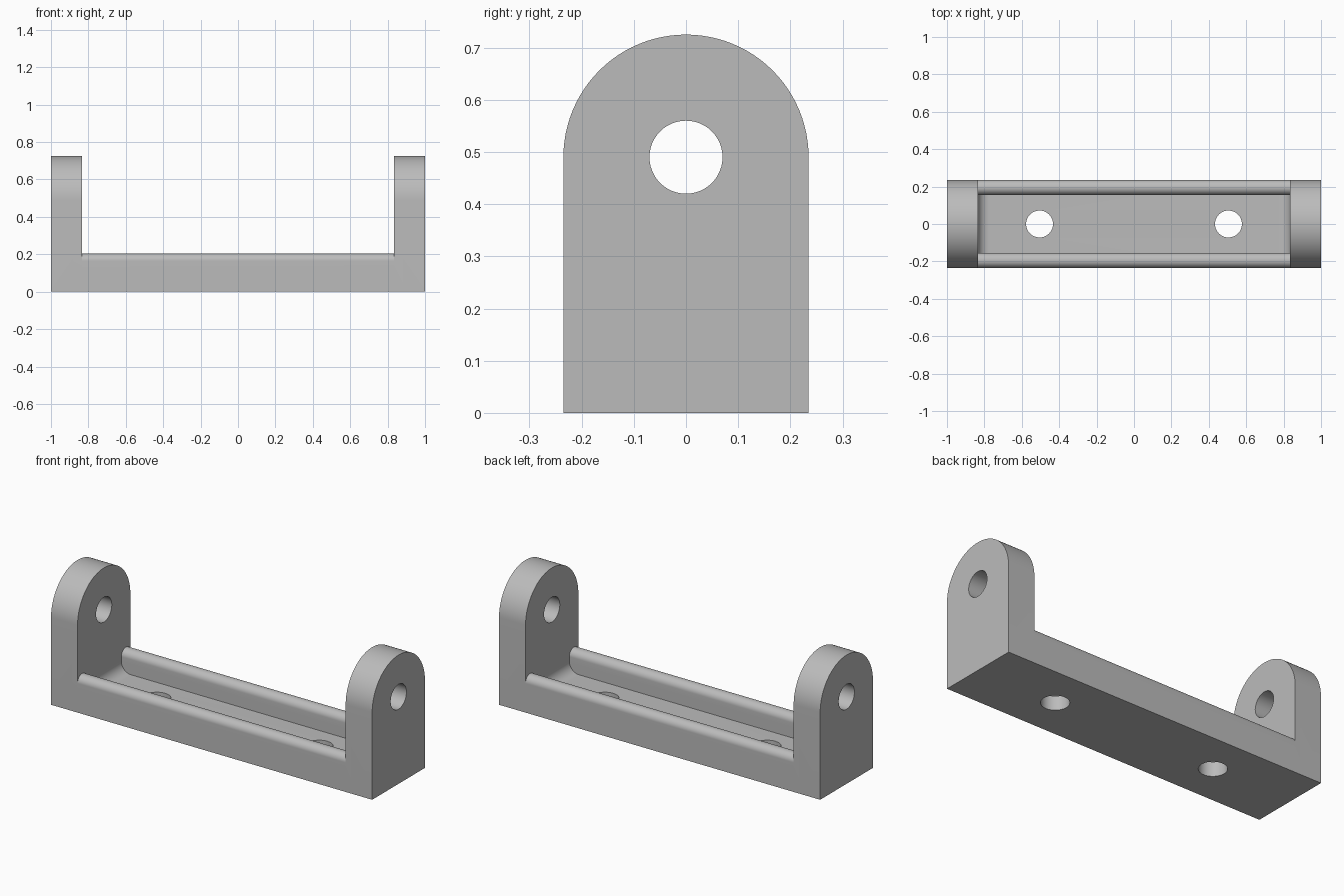
import bpy, bmesh, math
from mathutils import Vector

cube = bpy.data.objects.get("Cube")
if cube:
    bpy.data.objects.remove(cube, do_unlink=True)

HALF_W, RAIL_W = 0.235, 0.08      # half depth of the bracket, rail thickness
GAP, FLOOR, FILLET = 0.835, 0.08, 0.06
EAR_Z, TOP = 0.49, 0.205          # pivot height, rail crown height

grey = bpy.data.materials.new("plain_grey")
grey.use_nodes = True
COLOUR = (0.5, 0.5, 0.5, 1)
grey.diffuse_color = COLOUR
grey.node_tree.nodes["Principled BSDF"].inputs["Base Color"].default_value = COLOUR


def arc(cu, cv, r, start, end, steps):
    """Points along an arc, angles in degrees."""
    angles = [math.radians(start + (end - start) * i / steps) for i in range(steps + 1)]
    return [(cu + r * math.cos(a), cv + r * math.sin(a)) for a in angles]


def prism(name, outline, axis, low, high):
    """Extrude a closed 2D outline along the given axis."""
    place = {"x": lambda u, v: (low, u, v),
             "y": lambda u, v: (u, low, v),
             "z": lambda u, v: (u, v, low)}[axis]
    bm = bmesh.new()
    face = bm.faces.new([bm.verts.new(place(u, v)) for u, v in outline])
    grown = bmesh.ops.extrude_face_region(bm, geom=[face])["geom"]
    step = Vector([(high - low) * (axis == a) for a in "xyz"])
    bmesh.ops.translate(bm, vec=step, verts=[g for g in grown if isinstance(g, bmesh.types.BMVert)])
    bmesh.ops.recalc_face_normals(bm, faces=bm.faces)
    mesh = bpy.data.meshes.new(name)
    bm.to_mesh(mesh)
    bm.free()
    mesh.materials.append(grey)
    obj = bpy.data.objects.new(name, mesh)
    bpy.context.collection.objects.link(obj)
    return obj


def combine(target, tool, operation):
    """Apply a boolean and discard the helper."""
    mod = target.modifiers.new(operation, "BOOLEAN")
    mod.operation, mod.object, mod.solver = operation, tool, "EXACT"
    bpy.context.view_layer.objects.active = target
    bpy.ops.object.modifier_apply(modifier=mod.name)
    bpy.data.objects.remove(tool, do_unlink=True)


# U-shaped body with fillets between the floor and the uprights
inner = GAP - FILLET
u_shape = [(-1, 0), (1, 0), (1, 1), (GAP, 1)]
u_shape += arc(inner, FLOOR + FILLET, FILLET, 0, -90, 12)
u_shape += arc(-inner, FLOOR + FILLET, FILLET, -90, -180, 12)
u_shape += [(-GAP, 1), (-1, 1)]
bracket = prism("mounting_bracket", u_shape, "y", -0.3, 0.3)

# Round the uprights over
arch = [(-HALF_W, -0.1), (HALF_W, -0.1)] + arc(0, EAR_Z, HALF_W, 0, 180, 48)
combine(bracket, prism("arch_helper", arch, "x", -1.1, 1.1), "INTERSECT")

# Side rails with rounded crowns
for side in (-1, 1):
    r = RAIL_W / 2
    mid = side * (HALF_W - r)
    rail = [(mid - r, FLOOR / 2), (mid + r, FLOOR / 2)] + arc(mid, TOP - r, r, 0, 180, 24)
    combine(bracket, prism("rail_helper", rail, "x", -GAP - 0.05, GAP + 0.05), "UNION")

# Pivot hole through both uprights, screw holes through the floor
pivot = arc(0, EAR_Z, 0.07, 0, 360, 48)[:-1]
combine(bracket, prism("pivot_helper", pivot, "x", -1.1, 1.1), "DIFFERENCE")
for x in (-0.505, 0.505):
    screw = arc(x, 0, 0.072, 0, 360, 48)[:-1]
    combine(bracket, prism("screw_helper", screw, "z", -0.1, 0.15), "DIFFERENCE")

# Smooth the curves, keep the edges sharp
bpy.ops.object.select_all(action="DESELECT")
bracket.select_set(True)
bpy.context.view_layer.objects.active = bracket
bpy.ops.object.shade_smooth_by_angle(angle=math.radians(30))
